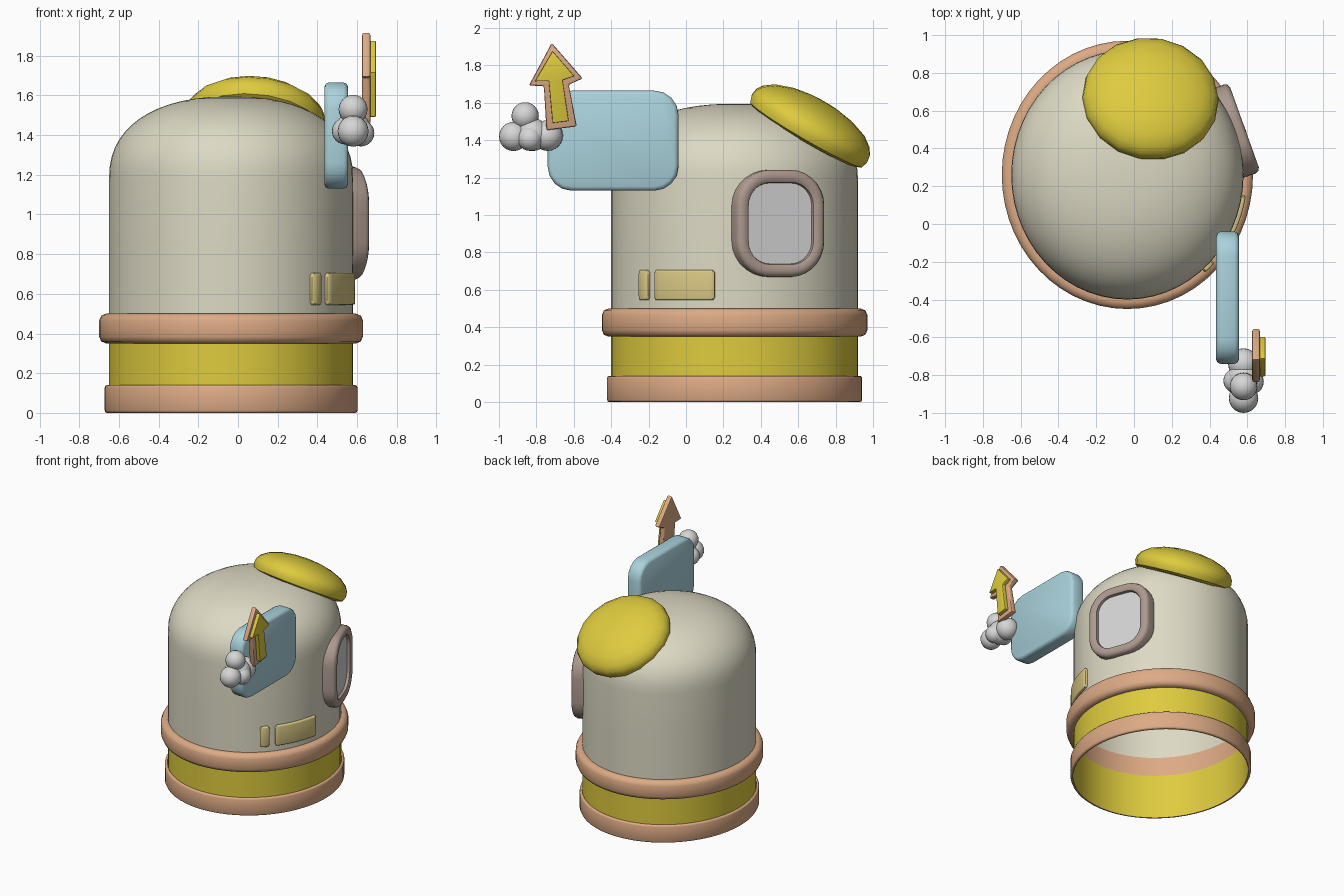
import bpy, bmesh
from math import sin, cos, pi, radians
from mathutils import Vector, Matrix

cube = bpy.data.objects.get("Cube")
if cube:
    bpy.data.objects.remove(cube)


def material(name, r, g, b):
    col = [(c / 255 / 12.92 if c < 11 else ((c / 255 + 0.055) / 1.055) ** 2.4) for c in (r, g, b)] + [1]
    m = bpy.data.materials.new(name)
    m.use_nodes = True
    m.diffuse_color = col
    bsdf = next(n for n in m.node_tree.nodes if n.type == 'BSDF_PRINCIPLED')
    bsdf.inputs["Base Color"].default_value = col
    return m


cream = material("cream", 221, 217, 196)
yellow = material("yellow", 222, 203, 62)
tan = material("tan", 221, 170, 133)
blue = material("pale blue", 170, 210, 220)
grey = material("light grey", 214, 214, 214)
taupe = material("taupe", 174, 154, 144)
sand = material("sand", 218, 200, 133)


def finish(name, bm, mat, angle=40):
    bmesh.ops.recalc_face_normals(bm, faces=bm.faces)
    me = bpy.data.meshes.new(name)
    bm.to_mesh(me)
    bm.free()
    me.materials.append(mat)
    ob = bpy.data.objects.new(name, me)
    bpy.context.collection.objects.link(ob)
    bpy.ops.object.select_all(action='DESELECT')
    ob.select_set(True)
    bpy.context.view_layer.objects.active = ob
    bpy.ops.object.shade_smooth_by_angle(angle=radians(angle))
    return ob


def loft(name, rings, mat, start=False, end=False, loop=False, angle=40):
    """Skin a list of equal closed rings."""
    bm = bmesh.new()
    vs = [[bm.verts.new(p) for p in ring] for ring in rings]
    n = len(vs[0])
    pairs = list(zip(vs, vs[1:])) + ([(vs[-1], vs[0])] if loop else [])
    for a, b in pairs:
        for i in range(n):
            j = (i + 1) % n
            bm.faces.new((a[i], a[j], b[j], b[i]))
    if start:
        bm.faces.new(vs[0])
    if end:
        bm.faces.new(vs[-1])
    return finish(name, bm, mat, angle)


# Oval plan of the capsule
CX, CY, RX, RY = -0.035, 0.26, 0.615, 0.66


def oval_point(t, d, z, s=1.0):
    return Vector((CX + (RX * s + d) * cos(t), CY + (RY * s + d) * sin(t), z))


def oval(d, z, s=1.0, n=56):
    return [oval_point(2 * pi * i / n, d, z, s) for i in range(n)]


def rounded_rect(w, h, r, seg=4):
    pts = []
    for k, (sx, sy) in enumerate([(1, 1), (-1, 1), (-1, -1), (1, -1)]):
        for i in range(seg + 1):
            a = (k + i / seg) * pi / 2
            pts.append((sx * (w / 2 - r) + r * cos(a), sy * (h / 2 - r) + r * sin(a)))
    return pts


def wall_frame(origin, deg):
    """u runs sideways, v up and w outward in the given direction."""
    c, s = cos(radians(deg)), sin(radians(deg))
    return Matrix(((-s, 0, c, origin[0]), (c, 0, s, origin[1]), (0, 1, 0, origin[2]), (0, 0, 0, 1)))


def rect_rings(frame, w, h, r, section, seg=4):
    return [[frame @ Vector((u, v, depth)) for u, v in
             rounded_rect(w - 2 * i, h - 2 * i, max(r - i, 0.005), seg)] for i, depth in section]


# Domed shell, open below
N = 2.3
shell = [oval(0, 0.5), oval(0, 0.85), oval(0, 1.18)]
for k in range(1, 15):
    a = pi / 2 * k / 14.3
    shell.append(oval(0, 1.18 + 0.415 * sin(a) ** (2 / N), cos(a) ** (2 / N)))
loft("dome_shell", shell, cream, end=True)

# Yellow band and the two hoops
loft("yellow_band", [oval(0, 0), oval(0, 0.35)], yellow)


def hoop(name, z0, z1, d0, d1, r):
    sec = [(d0, z0), (d1 - r, z0), (d1 - r * 0.3, z0 + r * 0.3), (d1, z0 + r),
           (d1, z1 - r), (d1 - r * 0.3, z1 - r * 0.3), (d1 - r, z1), (d0, z1)]
    loft(name, [oval(d, z) for d, z in sec], tan, loop=True, angle=50)


hoop("base_hoop", 0, 0.14, 0.003, 0.022, 0.012)
hoop("middle_hoop", 0.35, 0.50, 0, 0.05, 0.035)

# Tilted cap on the roof
normal = Vector((0.08, 0.5, 0.86)).normalized()
tilt = Matrix.Translation((0.087, 0.66, 1.462)) @ Vector((0, 0, 1)).rotation_difference(normal).to_matrix().to_4x4()
cap = [(0.2, -0.055), (0.32, -0.05), (0.35, -0.035), (0.362, 0), (0.357, 0.035),
       (0.335, 0.07), (0.28, 0.11), (0.19, 0.142), (0.1, 0.158), (0.02, 0.163)]
loft("roof_cap", [[tilt @ Vector((r * cos(i * pi / 9), r * sin(i * pi / 9), z)) for i in range(18)]
                  for r, z in cap], yellow, start=True, end=True)

# Window frame and pane
win = wall_frame((0.585, 0.512, 0.955), 19.7)
loft("window_frame", rect_rings(win, 0.50, 0.572, 0.19, [
    (0, -0.11), (0, -0.025), (0.008, -0.008), (0.025, 0), (0.05, 0),
    (0.066, -0.01), (0.07, -0.025), (0.07, -0.11)], 7), taupe, loop=True)
loft("window_pane", rect_rings(win, 0.37, 0.45, 0.13, [(0, -0.06), (0, -0.03)], 7), grey, True, True)


# Curved plaques on the wall
def plaque(name, t0, t1, steps):
    rings = []
    for k in range(-1, steps + 2):
        inside = 0 <= k <= steps
        f = min(max(k / steps, 0), 1)
        edge = 0 if inside else 0.012
        t = t0 + (t1 - t0) * f
        if k in (0, steps):
            t += 0.015 if k == 0 else -0.015
        rings.append([oval_point(t, d, 0.625 + z) for d, z in
                      rounded_rect(0.04 - edge, 0.16 - 2 * edge, 0.01, 3)])
    loft(name, rings, sand, True, True)


plaque("small_plaque", radians(-49.6), radians(-43.4), 2)
plaque("large_plaque", radians(-39.6), radians(-9.2), 10)

# Blue sign board
board = wall_frame((0.495, -0.39, 1.3975), 0)
loft("sign_board", rect_rings(board, 0.70, 0.535, 0.13, [
    (0.022, -0.06), (0.007, -0.053), (0, -0.038), (0, 0.038), (0.007, 0.053), (0.022, 0.06)]),
    blue, True, True)


# Arrow: backing with a raised face
def arrow(name, outline, x0, x1, mat, bevel):
    bm = bmesh.new()
    face = bm.faces.new([bm.verts.new((x0, y, z)) for y, z in outline])
    ext = bmesh.ops.extrude_face_region(bm, geom=[face])
    bmesh.ops.translate(bm, vec=(x1 - x0, 0, 0),
                        verts=[g for g in ext["geom"] if isinstance(g, bmesh.types.BMVert)])
    bmesh.ops.recalc_face_normals(bm, faces=bm.faces)
    bmesh.ops.bevel(bm, geom=bm.edges[:], offset=bevel, segments=2, profile=0.5, affect='EDGES')
    finish(name, bm, mat)


arrow("arrow_backing", [(-0.718, 1.92), (-0.552, 1.73), (-0.627, 1.697), (-0.584, 1.474),
                        (-0.746, 1.453), (-0.76, 1.69), (-0.84, 1.692)], 0.625, 0.667, tan, 0.01)
arrow("arrow_face", [(-0.713, 1.876), (-0.597, 1.742), (-0.66, 1.722), (-0.627, 1.503),
                     (-0.713, 1.492), (-0.734, 1.717), (-0.808, 1.715)], 0.655, 0.695, yellow, 0.004)

# Cloud puffs
bm = bmesh.new()
for x, y, z, r in [(0.58, -0.86, 1.53, 0.073), (0.58, -0.922, 1.42, 0.078), (0.54, -0.83, 1.42, 0.067),
                   (0.62, -0.835, 1.41, 0.067), (0.58, -0.74, 1.425, 0.082), (0.58, -0.82, 1.43, 0.088)]:
    bmesh.ops.create_uvsphere(bm, u_segments=20, v_segments=12, radius=r, matrix=Matrix.Translation((x, y, z)))
finish("cloud", bm, grey)
